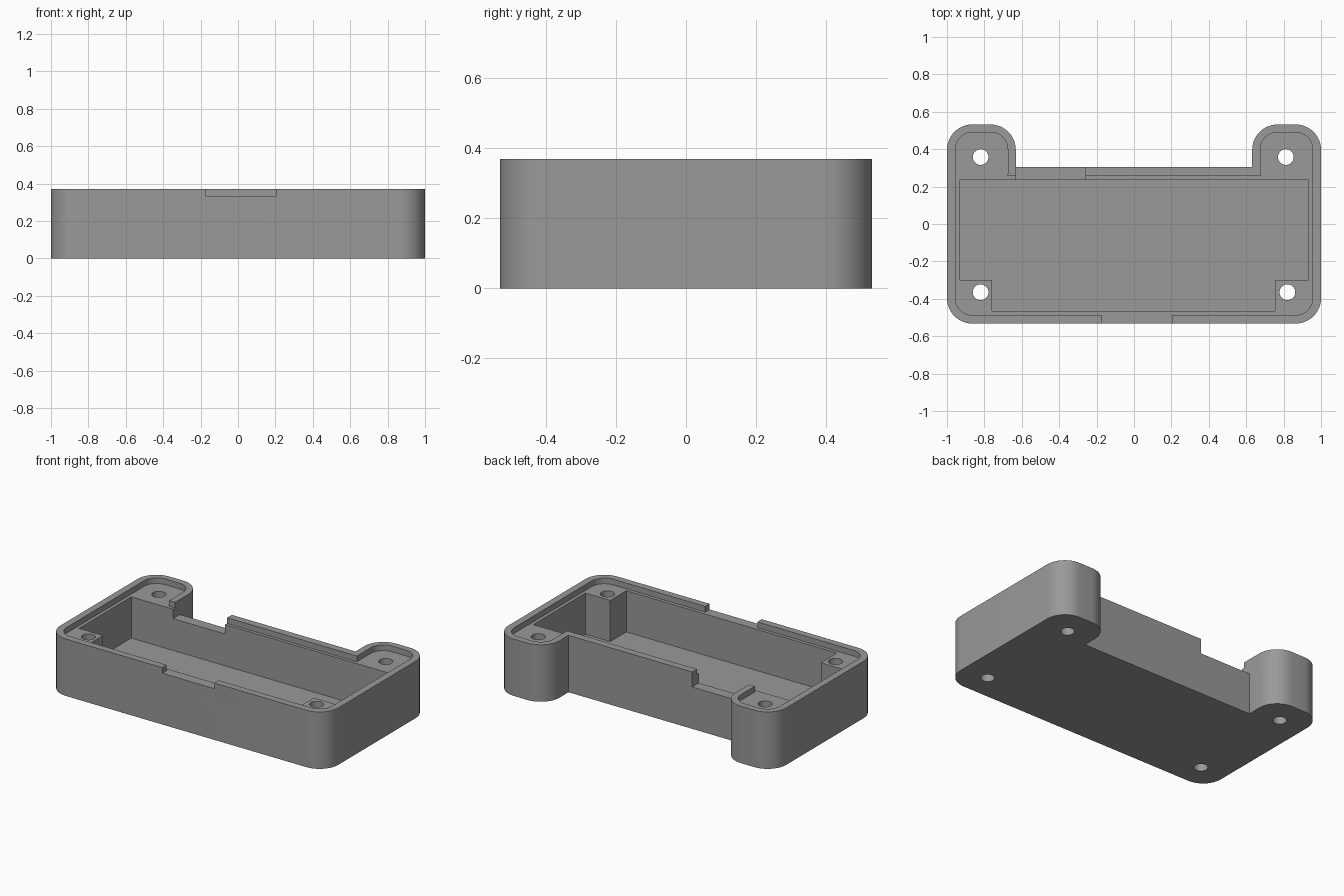
import bpy, bmesh, math
from mathutils import Vector

if "Cube" in bpy.data.objects:
    bpy.data.objects.remove(bpy.data.objects["Cube"])

H, RIM, FLOOR = 0.37, 0.333, 0.065   # total height, lip seat, cavity floor

grey = bpy.data.materials.new("grey plastic")
grey.diffuse_color = (0.32, 0.32, 0.32, 1)
grey.use_nodes = True
grey.node_tree.nodes["Principled BSDF"].inputs["Base Color"].default_value = grey.diffuse_color


def rounded(corners, steps=12):
    """Outline from (x, y, radius) corners, right-angled corners filleted."""
    out, n = [], len(corners)
    for i, (x, y, r) in enumerate(corners):
        p = Vector((x, y))
        if r == 0:
            out.append(p)
            continue
        a = (Vector(corners[i - 1][:2]) - p).normalized()
        b = (Vector(corners[(i + 1) % n][:2]) - p).normalized()
        c = p + (a + b) * r
        for k in range(steps + 1):
            t = math.pi / 2 * k / steps
            out.append(c - b * r * math.cos(t) - a * r * math.sin(t))
    return out


def prism(name, outline, z0, z1):
    bm = bmesh.new()
    face = bm.faces.new([bm.verts.new((p[0], p[1], z0)) for p in outline])
    ext = bmesh.ops.extrude_face_region(bm, geom=[face])
    top = [v for v in ext["geom"] if isinstance(v, bmesh.types.BMVert)]
    bmesh.ops.translate(bm, verts=top, vec=(0, 0, z1 - z0))
    bmesh.ops.recalc_face_normals(bm, faces=bm.faces)
    mesh = bpy.data.meshes.new(name)
    bm.to_mesh(mesh)
    bm.free()
    mesh.materials.append(grey)
    ob = bpy.data.objects.new(name, mesh)
    bpy.context.collection.objects.link(ob)
    return ob


def box(x0, x1, y0, y1):
    return [(x0, y0), (x1, y0), (x1, y1), (x0, y1)]


def eared(x, front, back, ear_x, ear_y, r):
    """Tray outline with two rounded ears at the back."""
    return rounded([(-x, front, r), (x, front, r), (x, ear_y, r), (ear_x, ear_y, r),
                    (ear_x, back, 0), (-ear_x, back, 0), (-ear_x, ear_y, r), (-x, ear_y, r)])


# Outer body
body = prism("enclosure_body", eared(1.0, -0.532, 0.305, 0.632, 0.532, 0.135), 0, H)

cutters = [
    # Lid seat just inside the lip
    prism("seat_cut", eared(0.955, -0.487, 0.257, 0.675, 0.49, 0.09), RIM, H + 0.1),
    # Main cavity, leaving screw posts in the front corners
    prism("cavity_cut", [(-0.76, -0.465), (0.755, -0.465), (0.755, -0.30), (0.933, -0.30),
                         (0.933, 0.236), (-0.933, 0.236), (-0.933, -0.30), (-0.76, -0.30)],
          FLOOR, H + 0.2),
    # Front lip notch and deeper back wall notch
    prism("front_notch_cut", box(-0.172, 0.203, -0.6, -0.475), RIM, H + 0.15),
    prism("back_notch_cut", box(-0.632, -0.258, 0.2, 0.36), 0.272, H + 0.25),
]
# Screw holes
for x, y in ((-0.82, 0.358), (0.812, 0.358), (-0.82, -0.365), (0.82, -0.365)):
    ring = [(x + 0.042 * math.cos(math.tau * k / 32), y + 0.042 * math.sin(math.tau * k / 32))
            for k in range(32)]
    cutters.append(prism("screw_hole_cut", ring, -0.1, H + 0.3))

bpy.context.view_layer.objects.active = body
for cutter in cutters:
    mod = body.modifiers.new("cut", 'BOOLEAN')
    mod.operation = 'DIFFERENCE'
    mod.solver = 'EXACT'
    mod.object = cutter
    bpy.ops.object.modifier_apply(modifier=mod.name)
    bpy.data.objects.remove(cutter)

bpy.ops.object.select_all(action='DESELECT')
body.select_set(True)
bpy.ops.object.shade_smooth_by_angle(angle=math.radians(30))
